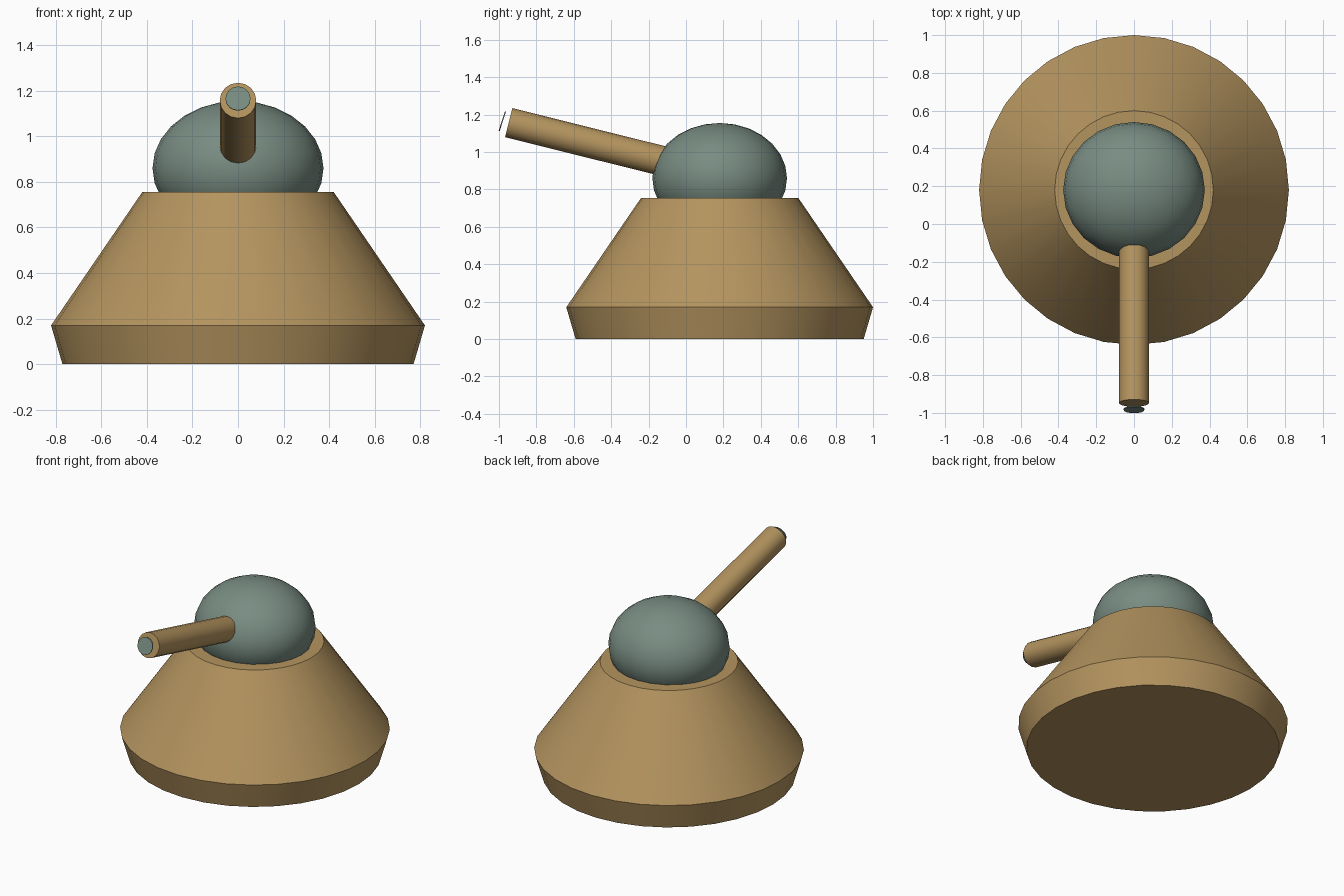
import bpy, math
from mathutils import Vector

if "Cube" in bpy.data.objects:
    bpy.data.objects.remove(bpy.data.objects["Cube"])


def material(name, rgb):
    m = bpy.data.materials.new(name)
    m.diffuse_color = (*rgb, 1)
    m.use_nodes = True
    m.node_tree.nodes["Principled BSDF"].inputs["Base Color"].default_value = m.diffuse_color
    return m


SAND = material("sand", (0.456, 0.296, 0.114))
GREY_GREEN = material("grey green", (0.188, 0.262, 0.223))
CENTRE_Y = 0.18


def finish(name, mat):
    o = bpy.context.object
    o.name = name
    o.data.materials.append(mat)
    bpy.ops.object.shade_smooth_by_angle(angle=math.radians(32))
    return o


def frustum(name, r1, r2, z1, z2, bottom, mat):
    # One conical hull section, with only its outer end closed
    bpy.ops.mesh.primitive_cone_add(vertices=32, radius1=r1, radius2=r2, depth=z2 - z1,
                                    location=(0, CENTRE_Y, (z1 + z2) / 2))
    o = finish(name, mat)
    import bmesh
    bm = bmesh.new()
    bm.from_mesh(o.data)
    inner = [f for f in bm.faces if (f.normal.z > 0.9 if bottom else f.normal.z < -0.9)]
    bmesh.ops.delete(bm, geom=inner, context='FACES_ONLY')
    bm.to_mesh(o.data)
    bm.free()


def rod(name, start, end, radius, sides, mat):
    # Closed cylinder between two points
    a, b = Vector(start), Vector(end)
    bpy.ops.mesh.primitive_cylinder_add(vertices=sides, radius=radius, depth=(b - a).length,
                                        location=(a + b) / 2)
    bpy.context.object.rotation_euler = (b - a).to_track_quat('Z', 'Y').to_euler()
    return finish(name, mat)


# Hull: flared skirt below a tall sloping cone
frustum("lower_skirt", 0.77, 0.82, 0.0, 0.17, True, SAND)
frustum("upper_hull", 0.82, 0.42, 0.17, 0.755, False, SAND)

# Squashed turret dome sunk into the hull top
bpy.ops.mesh.primitive_uv_sphere_add(segments=24, ring_count=14, radius=1,
                                     location=(0, CENTRE_Y, 0.86))
bpy.context.object.scale = (0.375, 0.36, 0.295)
finish("turret_dome", GREY_GREEN)

# Raised gun barrel and the thin disc in front of its mouth
tilt = math.radians(14)
d = Vector((0, -math.cos(tilt), math.sin(tilt)))
mouth = Vector((0, -0.948, 1.157))
rod("gun_barrel", mouth - d * 0.95, mouth, 0.08, 16, SAND)
dt = math.radians(18)
dd = Vector((0, -math.cos(dt), math.sin(dt)))
disc = Vector((0, -0.982, 1.165))
rod("muzzle_disc", disc - dd * 0.003, disc + dd * 0.003, 0.055, 16, GREY_GREEN)
